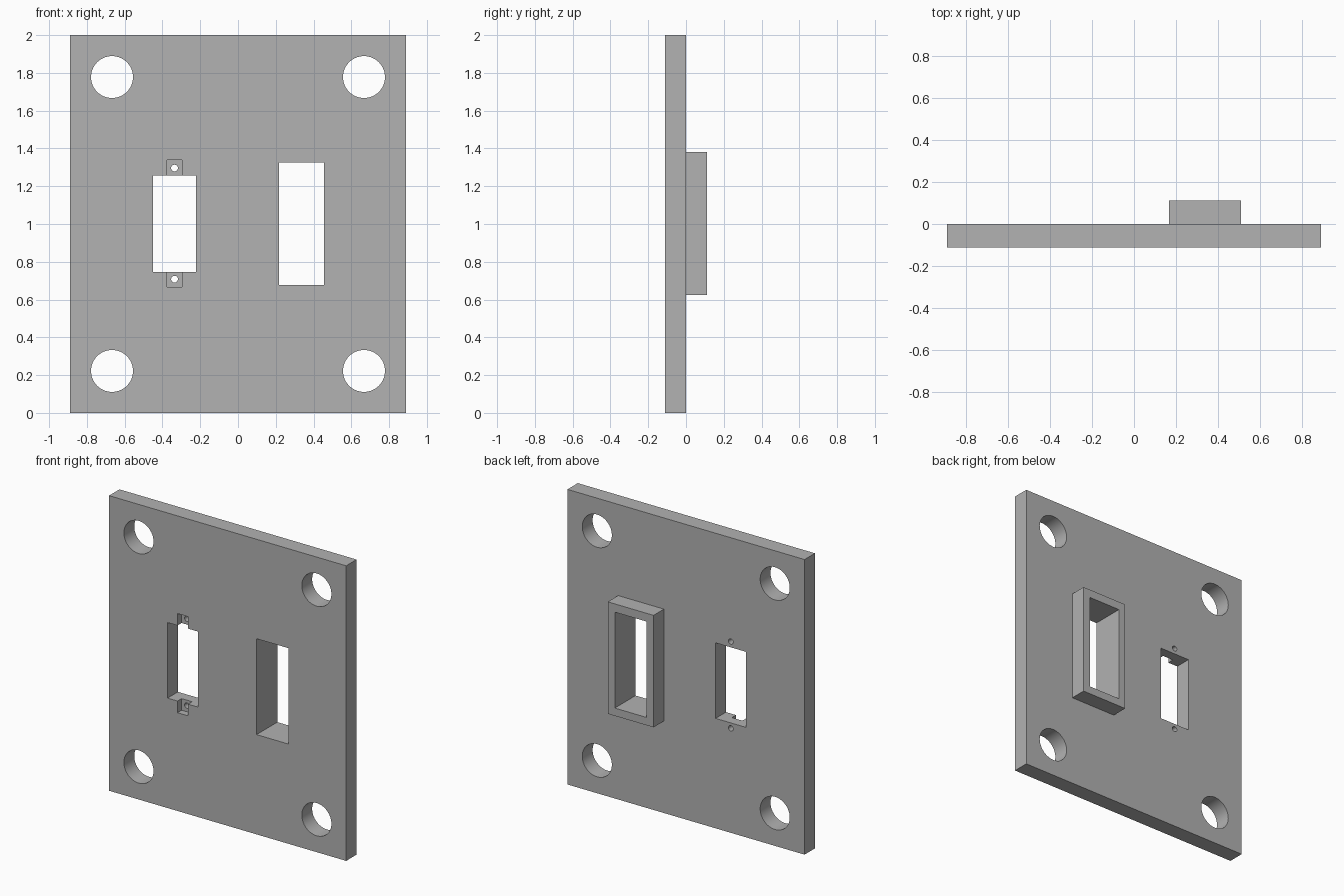
import bpy
import math

cube = bpy.data.objects.get("Cube")
if cube:
    bpy.data.objects.remove(cube, do_unlink=True)

grey = bpy.data.materials.new("plain_grey")
grey.use_nodes = True
colour = (0.445, 0.445, 0.445, 1)
grey.diffuse_color = colour
grey.node_tree.nodes["Principled BSDF"].inputs["Base Color"].default_value = colour

THICK = 0.111   # plate thickness, also the collar height
OUT = 0.2       # cutters reach this far past the part


def box(name, x, y, z):
    """Box from (min, max) pairs along each axis."""
    bpy.ops.mesh.primitive_cube_add(size=1, location=[sum(r) / 2 for r in (x, y, z)])
    obj = bpy.context.object
    obj.name = name
    obj.scale = [r[1] - r[0] for r in (x, y, z)]
    bpy.ops.object.transform_apply(location=True, rotation=True, scale=True)
    obj.data.materials.append(grey)
    return obj


def rod(name, x, z, radius, sides):
    """Cylinder along y for drilling a hole."""
    bpy.ops.mesh.primitive_cylinder_add(vertices=sides, radius=radius, depth=2 * OUT,
                                        location=(x, 0, z), rotation=(math.pi / 2, 0, 0))
    obj = bpy.context.object
    obj.name = name
    bpy.ops.object.transform_apply(location=True, rotation=True, scale=True)
    obj.data.materials.append(grey)
    return obj


def combine(target, tool, operation):
    """Apply a boolean and discard the tool object."""
    tool.hide_render = True
    mod = target.modifiers.new(operation, 'BOOLEAN')
    mod.operation = operation
    mod.solver = 'EXACT'
    mod.object = tool
    bpy.context.view_layer.objects.active = target
    bpy.ops.object.modifier_apply(modifier=mod.name)
    bpy.data.objects.remove(tool, do_unlink=True)


# Plate with the raised collar on its back
plate = box("mounting_plate", (-0.889, 0.889), (-THICK, 0), (0, 2))
collar = box("collar", (0.166, 0.509), (-THICK / 2, THICK), (0.623, 1.382))
combine(plate, collar, 'UNION')

# Rectangular openings
through = (-OUT, OUT)
combine(plate, box("collar_slot", (0.217, 0.456), through, (0.676, 1.326)), 'DIFFERENCE')
combine(plate, box("switch_slot", (-0.45, -0.222), through, (0.745, 1.257)), 'DIFFERENCE')

# Shallow tab recess above and below the switch slot, open to the front
recess = box("tab_recess", (-0.376, -0.297), (-OUT, -0.067), (0.666, 1.338))
combine(plate, recess, 'DIFFERENCE')

# Small screw holes in the tab recesses
for z in (0.708, 1.296):
    combine(plate, rod("screw_hole", -0.336, z, 0.018, 24), 'DIFFERENCE')

# Corner mounting holes
for x in (-0.667, 0.667):
    for z in (0.222, 1.778):
        combine(plate, rod("corner_hole", x, z, 0.111, 64), 'DIFFERENCE')

# Smooth hole walls, sharp edges elsewhere
bpy.ops.object.select_all(action='DESELECT')
plate.select_set(True)
bpy.context.view_layer.objects.active = plate
bpy.ops.object.shade_smooth_by_angle(angle=math.radians(30))
